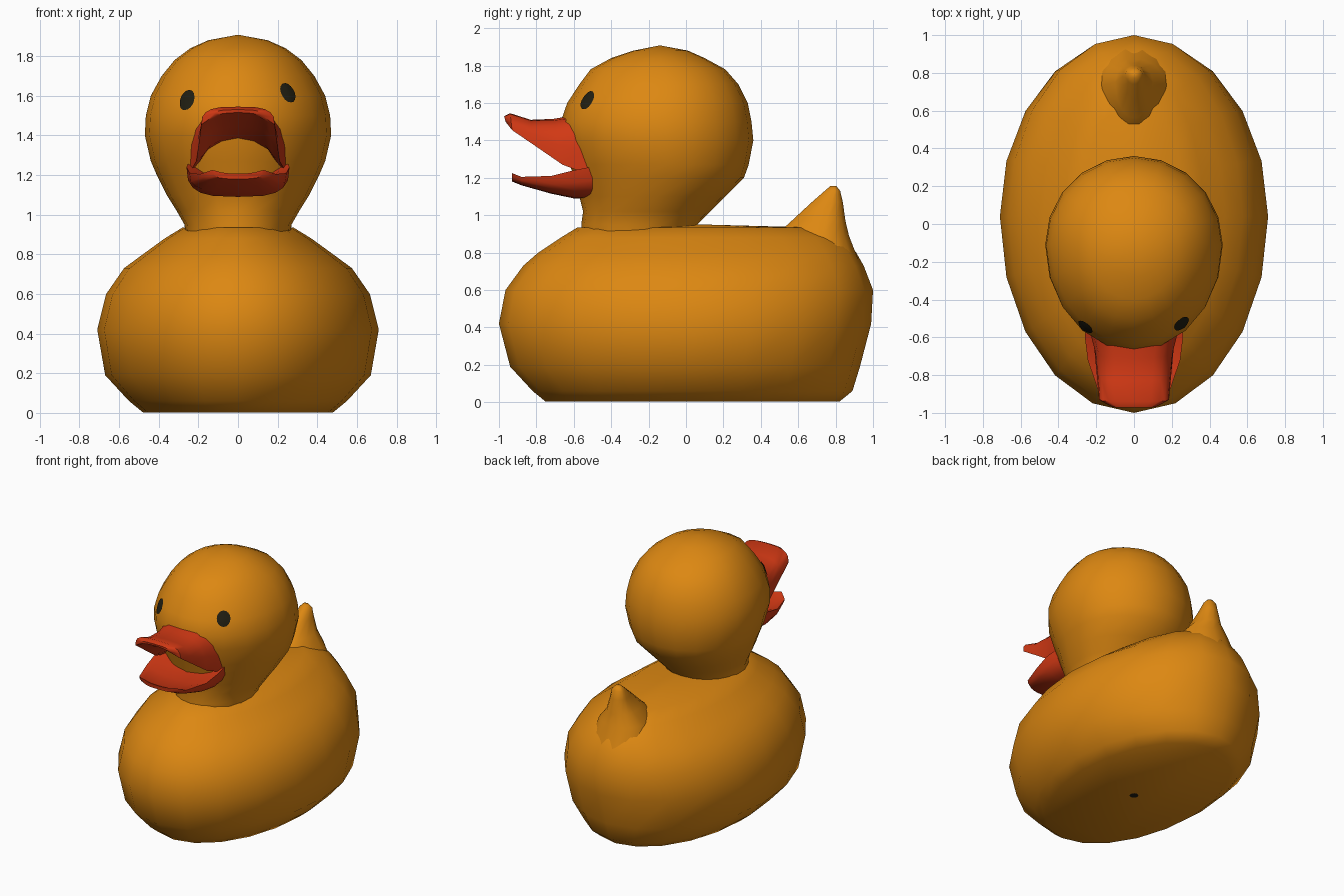
import bpy, bmesh, math
from mathutils import Vector
from mathutils.bvhtree import BVHTree

if "Cube" in bpy.data.objects:
    bpy.data.objects.remove(bpy.data.objects["Cube"])


def material(name, rgb):
    m = bpy.data.materials.new(name)
    m.diffuse_color = (*rgb, 1)
    m.use_nodes = True
    m.node_tree.nodes["Principled BSDF"].inputs["Base Color"].default_value = m.diffuse_color
    return m


YELLOW = material("duck yellow", (0.72, 0.245, 0.006))
RED = material("bill red", (0.64, 0.04, 0.007))
BLACK = material("eye black", (0.015, 0.013, 0.006))


def finish(name, bm, mat, angle=60):
    bmesh.ops.recalc_face_normals(bm, faces=bm.faces)
    me = bpy.data.meshes.new(name)
    bm.to_mesh(me)
    bm.free()
    me.materials.append(mat)
    ob = bpy.data.objects.new(name, me)
    bpy.context.collection.objects.link(ob)
    bpy.ops.object.select_all(action='DESELECT')
    ob.select_set(True)
    bpy.context.view_layer.objects.active = ob
    bpy.ops.object.shade_smooth_by_angle(angle=math.radians(angle))
    return ob


def skin(bm, rings):
    """Bridge successive closed rings of points and cap both ends."""
    loops = [[bm.verts.new(p) for p in r] for r in rings]
    for a, b in zip(loops, loops[1:]):
        for i in range(len(a)):
            j = (i + 1) % len(a)
            bm.faces.new((a[i], a[j], b[j], b[i]))
    bm.faces.new(loops[0])
    bm.faces.new(loops[-1])
    return loops


def egg_loft(name, rows, mid, n=20, crown=None):
    """Stack egg-shaped rings: (z, half width, front y, back y)."""
    rings = []
    for z, hw, yf, yb in rows:
        yc = mid(hw, yf, yb)
        ring = []
        for i in range(n):
            c, s = math.cos(math.tau * i / n), math.sin(math.tau * i / n)
            ring.append((hw * c, yc + s * (yb - yc if s > 0 else yc - yf), z))
        rings.append(ring)
    bm = bmesh.new()
    skin(bm, rings)
    if crown:  # raise the middle of the top cap
        bm.faces.ensure_lookup_table()
        top = bm.faces[-1]
        new = bmesh.ops.poke(bm, faces=[top])["verts"][0]
        new.co = crown
    return finish(name, bm, YELLOW)


# Body
egg_loft("body", [
    (0.003, 0.48, -0.75, 0.82), (0.06, 0.55, -0.82, 0.89),
    (0.19, 0.67, -0.94, 0.93), (0.42, 0.71, -1.0, 0.99),
    (0.60, 0.665, -0.965, 1.0), (0.73, 0.575, -0.87, 0.95),
    (0.80, 0.48, -0.79, 0.91), (0.88, 0.37, -0.67, 0.84),
    (0.935, 0.28, -0.58, 0.66)],
    lambda hw, yf, yb: 0.04, crown=(0, 0.1, 0.95))

# Tail
egg_loft("tail", [
    (0.70, 0.22, 0.38, 0.95), (0.89, 0.17, 0.47, 0.875),
    (0.97, 0.10, 0.56, 0.855), (1.07, 0.06, 0.67, 0.84),
    (1.13, 0.045, 0.74, 0.825), (1.155, 0.02, 0.77, 0.805)],
    lambda hw, yf, yb: yb - 0.35 * (yb - yf), n=14)

# Neck and head: round behind, drawn out towards the bill
head = egg_loft("head", [
    (0.85, 0.26, -0.55, 0.02), (0.95, 0.27, -0.56, 0.06),
    (1.02, 0.31, -0.55, 0.13), (1.10, 0.36, -0.57, 0.21),
    (1.20, 0.41, -0.60, 0.31), (1.27, 0.44, -0.62, 0.335),
    (1.40, 0.47, -0.66, 0.36), (1.50, 0.465, -0.67, 0.35),
    (1.60, 0.44, -0.635, 0.33), (1.70, 0.385, -0.57, 0.28),
    (1.78, 0.32, -0.51, 0.21), (1.84, 0.24, -0.40, 0.10),
    (1.88, 0.15, -0.28, 0.01)],
    lambda hw, yf, yb: yb - hw, crown=(0, -0.14, 1.908))


# Bill halves: scooped sections (rim y, rim z, crest y, crest z, half width)
def bill(name, sections, scoop):
    rings = []
    for ry, rz, cy, cz, hw in sections:
        prof = []
        for i in range(11):  # outer arch
            a = math.radians(-90 + 18 * i)
            s = math.sin(a)
            prof.append((math.copysign(abs(s) ** 0.6, s), max(math.cos(a), 0) ** 0.7))
        for i in range(7):  # hollow inside
            a = math.radians(75 - 25 * i)
            prof.append((0.86 * math.sin(a), scoop * math.cos(a)))
        rings.append([(u * hw, ry + (cy - ry) * v, rz + (cz - rz) * v) for u, v in prof])
    bm = bmesh.new()
    skin(bm, rings)
    finish(name, bm, RED, 50)


bill("upper_bill", [
    (-0.50, 1.21, -0.62, 1.53, 0.245), (-0.66, 1.27, -0.71, 1.515, 0.21),
    (-0.82, 1.38, -0.83, 1.51, 0.195), (-0.93, 1.455, -0.94, 1.545, 0.185),
    (-0.965, 1.50, -0.972, 1.53, 0.12)], 0.5)
bill("lower_bill", [
    (-0.50, 1.26, -0.50, 1.09, 0.25), (-0.60, 1.24, -0.60, 1.09, 0.26),
    (-0.72, 1.21, -0.72, 1.115, 0.245), (-0.88, 1.205, -0.88, 1.16, 0.19),
    (-0.93, 1.225, -0.93, 1.18, 0.13)], 0.4)

# Eyes: thin patches draped on the head
bm = bmesh.new()
bm.from_mesh(head.data)
tree = BVHTree.FromBMesh(bm)
bm.free()
for name, x, z in (("right_eye", 0.252, 1.615), ("left_eye", -0.257, 1.578)):
    hit = tree.ray_cast(Vector((x, -2, z)), Vector((0, 1, 0)))[0]
    nor = (hit - Vector((0, -0.15, 1.42))).normalized()
    side = Vector((0, 0, 1)).cross(nor).normalized()
    up = nor.cross(side)

    def drape(r, i):
        a = math.tau * i / 16
        p = hit + side * (0.046 * r * math.cos(a)) + up * (0.055 * r * math.sin(a))
        q = tree.ray_cast(p + nor * 0.3, -nor)[0] or p
        return q + nor * 0.006

    bm = bmesh.new()
    centre = bm.verts.new(drape(0, 0))
    inner = [bm.verts.new(drape(0.5, i)) for i in range(16)]
    outer = [bm.verts.new(drape(1, i)) for i in range(16)]
    for i in range(16):
        j = (i + 1) % 16
        bm.faces.new((centre, inner[i], inner[j]))
        bm.faces.new((inner[i], outer[i], outer[j], inner[j]))
    finish(name, bm, BLACK)

# Small hole under the body
bm = bmesh.new()
bmesh.ops.create_circle(bm, cap_ends=True, segments=10, radius=0.03)
bmesh.ops.reverse_faces(bm, faces=bm.faces)
finish("base_hole", bm, BLACK)
